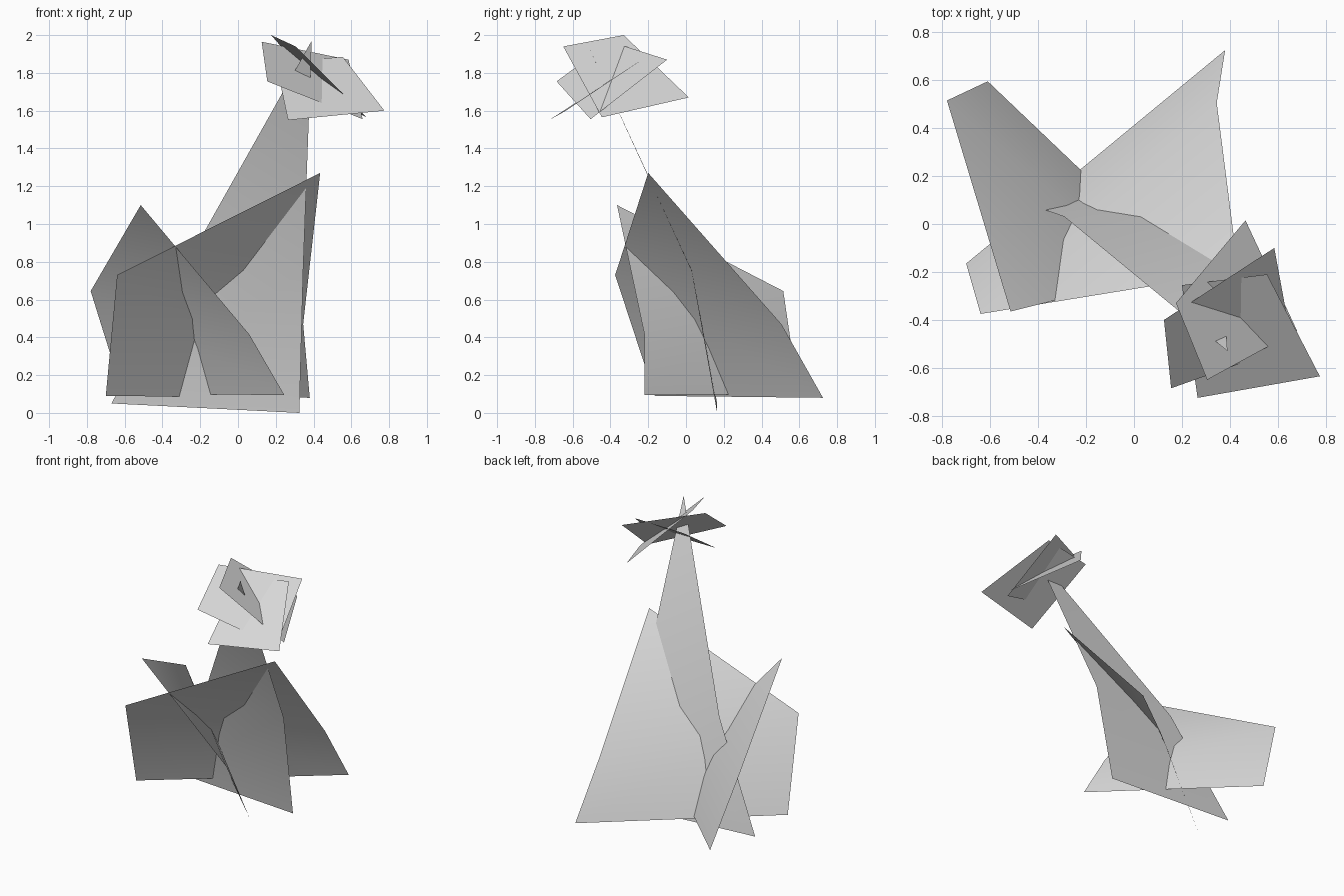
import bpy
import bmesh
import math

# Remove the default cube
cube = bpy.data.objects.get("Cube")
if cube:
    bpy.data.objects.remove(cube, do_unlink=True)

# One plain grey for every sheet
GREY = (0.7, 0.7, 0.7, 1.0)
grey = bpy.data.materials.new("plain_grey")
grey.use_nodes = True
grey.diffuse_color = GREY
shader = next(n for n in grey.node_tree.nodes if n.type == 'BSDF_PRINCIPLED')
shader.inputs["Base Color"].default_value = GREY


def sheet(name, outline, fold=None):
    """Thin sheet from its outline, creased between two corners if a fold is given."""
    bm = bmesh.new()
    verts = [bm.verts.new(p) for p in outline]
    face = bm.faces.new(verts)
    if fold:
        bmesh.utils.face_split(face, verts[fold[0]], verts[fold[1]])
    # Turn the upper side outwards
    bm.normal_update()
    if sum(f.normal.z * f.calc_area() for f in bm.faces) < 0:
        bmesh.ops.reverse_faces(bm, faces=bm.faces[:])
    mesh = bpy.data.meshes.new(name)
    bm.to_mesh(mesh)
    bm.free()
    mesh.materials.append(grey)
    obj = bpy.data.objects.new(name, mesh)
    bpy.context.collection.objects.link(obj)
    bpy.ops.object.select_all(action='DESELECT')
    obj.select_set(True)
    bpy.context.view_layer.objects.active = obj
    bpy.ops.object.shade_smooth_by_angle(angle=math.radians(30))
    return obj


# Tall pointed sheet that carries the top cluster, creased across the middle
sheet("tall_stem_sheet",
      [(-0.67, 0.165, 0.05), (0.325, 0.165, 0.0), (0.345, 0.03, 0.75),
       (0.39, -0.53, 1.97), (-0.29, 0.03, 0.76)], fold=(2, 4))

# Two broad base sheets that cross each other
sheet("wide_base_sheet",
      [(0.435, -0.2, 1.27), (-0.64, -0.375, 0.73), (-0.7, -0.165, 0.09),
       (0.38, 0.725, 0.08), (0.345, 0.505, 0.47)], fold=(1, 4))
sheet("side_base_sheet",
      [(-0.515, -0.365, 1.1), (-0.78, 0.515, 0.645), (-0.61, 0.595, 0.1),
       (0.245, -0.22, 0.095), (0.06, -0.22, 0.415)], fold=(1, 4))

# Three crossing sheets at the top
sheet("top_front_sheet",
      [(0.265, -0.725, 1.55), (0.775, -0.635, 1.6),
       (0.555, -0.21, 1.885), (0.2, -0.255, 1.855)])
sheet("top_right_sheet",
      [(0.125, -0.4, 1.965), (0.155, -0.685, 1.755),
       (0.66, -0.505, 1.555), (0.585, -0.1, 1.87)])
sheet("top_left_sheet",
      [(0.175, -0.33, 2.0), (0.305, -0.65, 1.94),
       (0.68, -0.445, 1.565), (0.465, 0.015, 1.67)])
